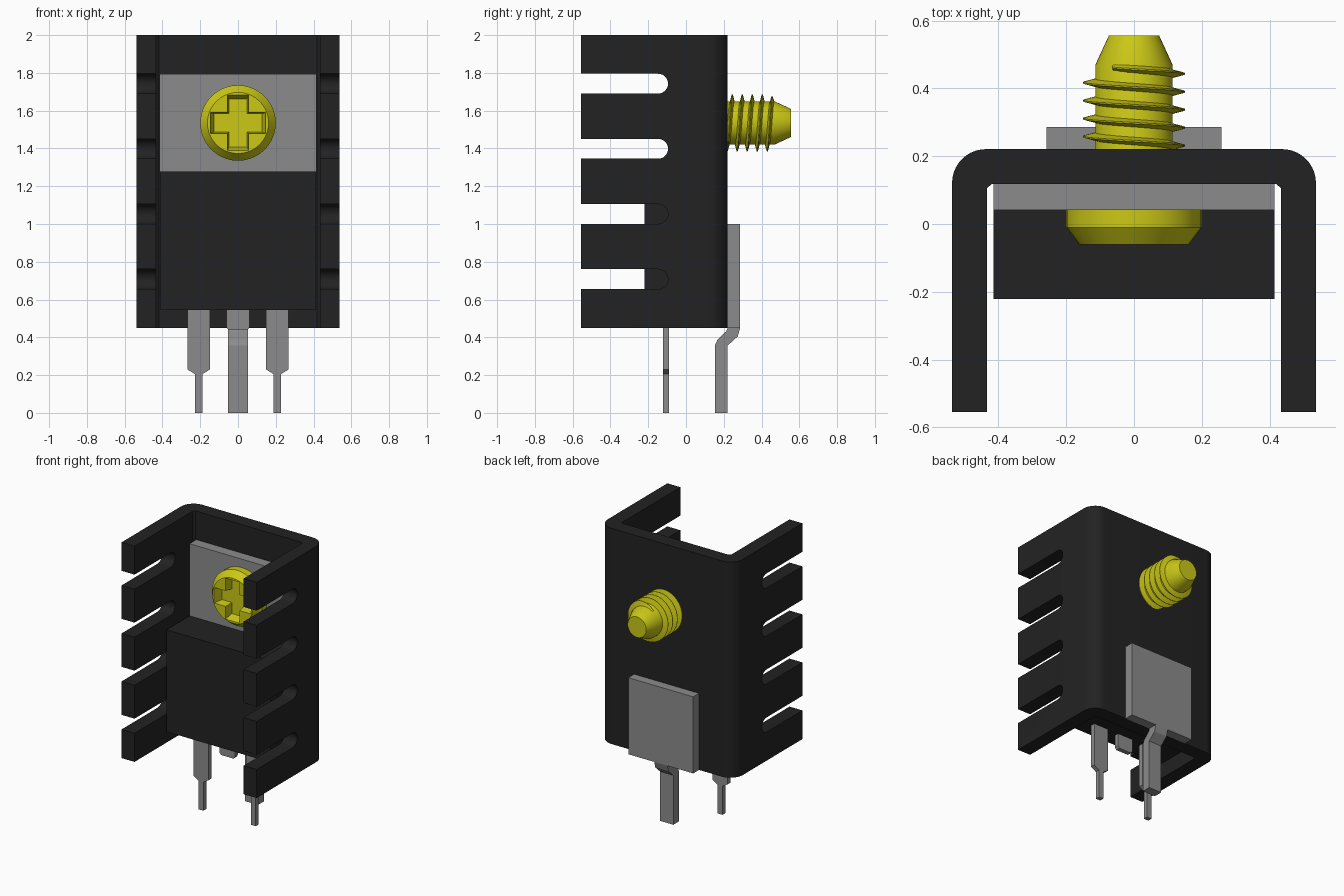
import bpy, bmesh, math
from mathutils import Vector

if "Cube" in bpy.data.objects:
    bpy.data.objects.remove(bpy.data.objects["Cube"])


def material(name, rgb, rough=0.6):
    m = bpy.data.materials.new(name)
    m.use_nodes = True
    m.diffuse_color = (*rgb, 1)
    b = m.node_tree.nodes["Principled BSDF"]
    b.inputs["Base Color"].default_value = (*rgb, 1)
    b.inputs["Roughness"].default_value = rough
    return m


BLACK = material("black", (0.016, 0.016, 0.016))
GREY = material("metal grey", (0.26, 0.26, 0.26))
YELLOW = material("yellow brass", (0.60, 0.58, 0.008))


def add(name, verts, faces, mat, smooth=False):
    me = bpy.data.meshes.new(name)
    me.from_pydata(verts, [], faces)
    bm = bmesh.new()
    bm.from_mesh(me)
    bmesh.ops.recalc_face_normals(bm, faces=bm.faces)
    bm.to_mesh(me)
    bm.free()
    me.materials.append(mat)
    ob = bpy.data.objects.new(name, me)
    bpy.context.collection.objects.link(ob)
    if smooth:
        smooth_shade(ob)
    return ob


def smooth_shade(ob):
    bpy.ops.object.select_all(action='DESELECT')
    ob.select_set(True)
    bpy.context.view_layer.objects.active = ob
    bpy.ops.object.shade_smooth_by_angle(angle=math.radians(30))


def loft(name, rings, mat, smooth=False):
    """Closed rings of equal length, joined in order and capped at both ends."""
    n = len(rings[0])
    verts = [v for r in rings for v in r]
    faces = [(k * n + i, k * n + (i + 1) % n, (k + 1) * n + (i + 1) % n, (k + 1) * n + i)
             for k in range(len(rings) - 1) for i in range(n)]
    faces += [tuple(range(n)), tuple(range(len(verts) - n, len(verts)))]
    return add(name, verts, faces, mat, smooth)


def prism(name, pts, axis, a, b, mat, smooth=False):
    """Extrude a 2D outline along one axis from a to b."""
    def place(p, t):
        q = list(p)
        q.insert(axis, t)
        return tuple(q)
    return loft(name, [[place(p, t) for p in pts] for t in (a, b)], mat, smooth)


def box(name, x, y, z, mat):
    return prism(name, [(x[0], y[0]), (x[1], y[0]), (x[1], y[1]), (x[0], y[1])], 2, *z, mat)


def cut(ob, cutter):
    mod = ob.modifiers.new("cut", 'BOOLEAN')
    mod.operation = 'DIFFERENCE'
    mod.solver = 'EXACT'
    mod.object = cutter
    bpy.context.view_layer.objects.active = ob
    bpy.ops.object.modifier_apply(modifier=mod.name)
    bpy.data.objects.remove(cutter)


def arc(cx, cy, r, a0, a1, n):
    return [(cx + r * math.cos(math.radians(a0 + (a1 - a0) * i / n)),
             cy + r * math.sin(math.radians(a0 + (a1 - a0) * i / n))) for i in range(n + 1)]


# Heatsink: U channel with rounded outer corners and slotted side walls
W, T, R = 0.537, 0.103, 0.10
FRONT, BACK = -0.555, 0.221
half = [(W, FRONT)] + arc(W - R, BACK - R, R, 0, 90, 10)
inner = [(W - T - 0.015, BACK - T), (W - T, BACK - T - 0.012), (W - T, FRONT)]
outline = half + [(-x, y) for x, y in reversed(half)]
outline += [(-x, y) for x, y in reversed(inner)] + inner
heatsink = prism("heatsink", outline, 2, 0.45, 2.0, BLACK)
SLOT = 0.0525
for zc in (0.708, 1.053, 1.398, 1.743):
    end = arc(-0.095 - SLOT, zc, SLOT, -90, 90, 12)
    cut(heatsink, prism("slot_cutter", [(-0.7, zc - SLOT)] + end + [(-0.7, zc + SLOT)],
                        0, -0.7, 0.7, BLACK))
smooth_shade(heatsink)

# Solder plate on the back of the heatsink with its cranked pin
box("solder_plate", (-0.258, 0.258), (0.221, 0.287), (0.45, 1.0), GREY)
crank = [(0.221, 0.47), (0.221, 0.45), (0.213, 0.432), (0.167, 0.388), (0.153, 0.358), (0.153, 0),
         (0.219, 0), (0.219, 0.355), (0.274, 0.405), (0.287, 0.45), (0.287, 0.47)]
prism("solder_pin", crank, 0, -0.052, 0.052, GREY)

# Transistor: metal tab, moulded body and leads
box("transistor_tab", (-0.415, 0.415), (0.042, 0.118), (1.2, 1.795), GREY)
box("transistor_body", (-0.414, 0.414), (-0.221, 0.118), (0.545, 1.277), BLACK)
wide = [(-0.06, 0.56), (-0.06, 0.23), (-0.019, 0.205), (-0.019, 0)]
lead = wide + [(-x, z) for x, z in reversed(wide)]
for side, cx in (("right", -0.208), ("left", 0.208)):
    prism(side + "_lead", [(x + cx, z) for x, z in lead], 1, -0.123, -0.09, GREY)
stub = [(-0.062, 0.56), (-0.062, 0.455), (-0.05, 0.438)]
prism("middle_lead_stub", stub + [(-x, z) for x, z in reversed(stub)], 1, -0.123, -0.09, GREY)

# Screw: turned head, shank and tapered tip
ZC, SEG = 1.535, 40


def ring(r, y):
    return [(r * math.cos(2 * math.pi * i / SEG), y, ZC + r * math.sin(2 * math.pi * i / SEG))
            for i in range(SEG)]


profile = [(0.162, -0.06), (0.2, -0.01), (0.2, 0.042), (0.114, 0.042), (0.114, 0.47), (0.074, 0.557)]
screw = loft("screw", [ring(r, y) for r, y in profile], YELLOW)

# Cross recess, narrowing toward its floor
A, L = 0.056, 0.147
cross = [(A, L), (-A, L), (-A, A), (-L, A), (-L, -A), (-A, -A),
         (-A, -L), (A, -L), (A, -A), (L, -A), (L, A), (A, A)]
cut(screw, loft("recess_cutter", [[(x * s, y, ZC + z * s) for x, z in cross]
                                  for s, y in ((1.02, -0.07), (0.87, 0.0))], YELLOW))
smooth_shade(screw)

# Helical thread with a thin triangular section, fading in at the tip end
PITCH, STEPS, TURNS = 0.053, 32, 4.8
rings = []
for i in range(int(STEPS * TURNS) + 1):
    a = 1.0 - 2 * math.pi + 2 * math.pi * i / STEPS
    y = 0.417 - PITCH * a / (2 * math.pi)
    tip = 0.114 + 0.037 * min(1, (i + 1) / 6)
    rings.append([(-r * math.cos(a), y + dy, ZC + r * math.sin(a))
                  for r, dy in ((0.108, 0.013), (tip, 0.002), (tip, -0.002), (0.108, -0.013))])
loft("screw_thread", rings, YELLOW, True)
